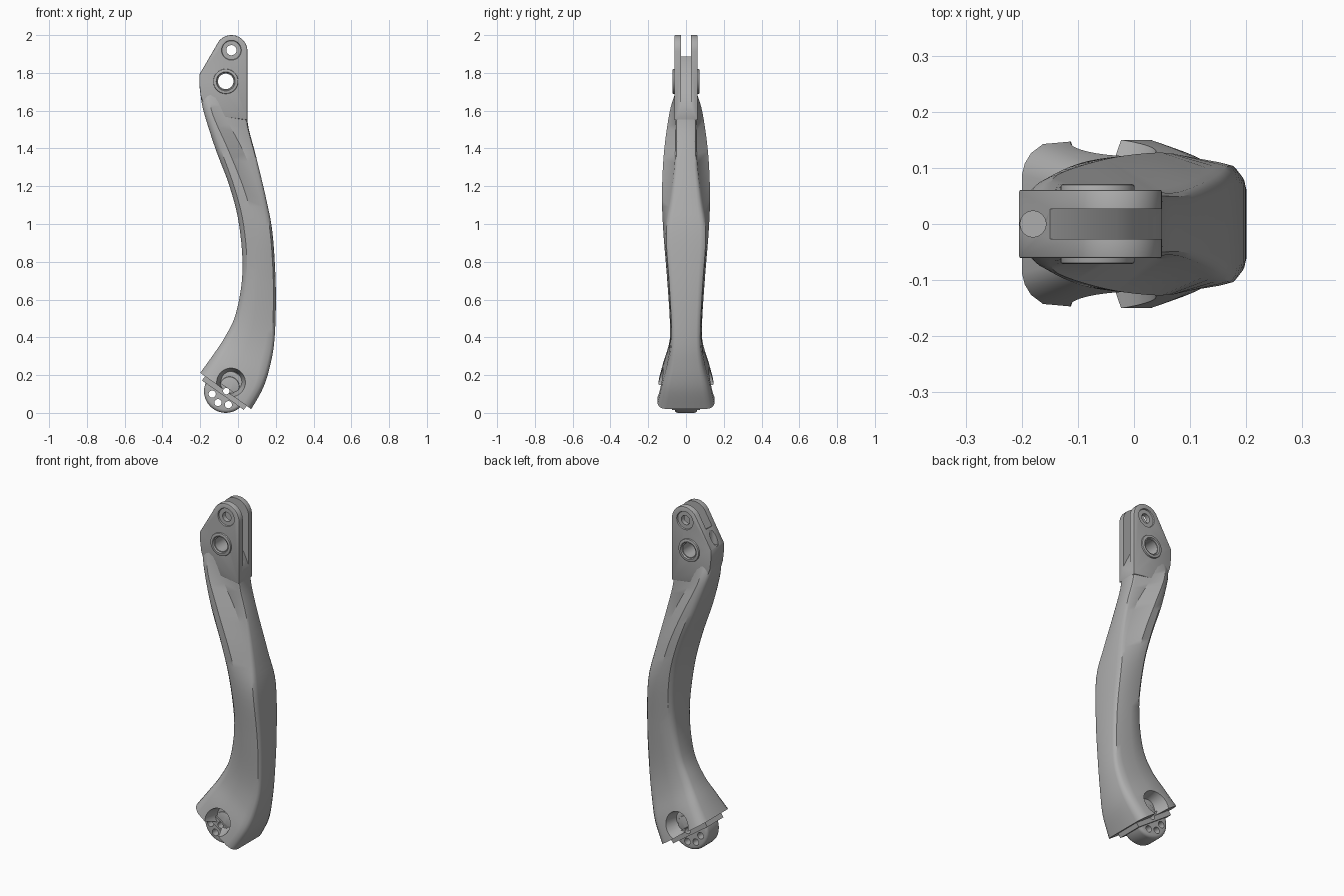
import bpy, bmesh, math
from mathutils import Vector

old = bpy.data.objects.get("Cube")
if old:
    bpy.data.objects.remove(old, do_unlink=True)

grey = bpy.data.materials.new("satin grey")
grey.use_nodes = True
GREY = (0.42, 0.42, 0.42, 1)
grey.diffuse_color = GREY
grey.node_tree.nodes["Principled BSDF"].inputs["Base Color"].default_value = GREY


def skin(name, rings):
    """Closed surface through a list of equal rings, with capped ends."""
    bm = bmesh.new()
    loops = [[bm.verts.new(p) for p in ring] for ring in rings]
    n = len(loops[0])
    for a, b in zip(loops, loops[1:]):
        for i in range(n):
            j = (i + 1) % n
            bm.faces.new((a[i], a[j], b[j], b[i]))
    bm.faces.new(loops[0])
    bm.faces.new(loops[-1])
    bmesh.ops.recalc_face_normals(bm, faces=bm.faces)
    mesh = bpy.data.meshes.new(name)
    bm.to_mesh(mesh)
    bm.free()
    mesh.materials.append(grey)
    ob = bpy.data.objects.new(name, mesh)
    bpy.context.collection.objects.link(ob)
    return ob


def prism(name, outline, half):
    return skin(name, [[Vector((x, y, z)) for x, z in outline] for y in (-half, half)])


def arc(center, r, start=0, end=360, steps=40):
    angles = [math.radians(start + (end - start) * i / steps) for i in range(steps)]
    return [(center[0] + r * math.cos(a), center[1] + r * math.sin(a)) for a in angles]


def cone(name, center, y0, r0, y1, r1):
    return skin(name, [[Vector((x, y, z)) for x, z in arc(center, r)]
                       for y, r in ((y0, r0), (y1, r1))])


def apply_modifier(ob, mod):
    bpy.context.view_layer.objects.active = ob
    bpy.ops.object.modifier_apply(modifier=mod.name)


def bevel(ob, width, segments):
    mod = ob.modifiers.new("bevel", "BEVEL")
    mod.width, mod.segments = width, segments
    mod.limit_method = "ANGLE"
    mod.angle_limit = math.radians(50)
    apply_modifier(ob, mod)


def cut(targets, cutter):
    for ob in targets:
        mod = ob.modifiers.new("cut", "BOOLEAN")
        mod.operation, mod.solver, mod.object = "DIFFERENCE", "EXACT", cutter
        apply_modifier(ob, mod)
    bpy.data.objects.remove(cutter, do_unlink=True)


def spline(stations, steps):
    """Smooth interpolation of all station values."""
    pts = [Vector(s) for s in stations]
    out = []
    for i in range(len(pts) - 1):
        a, b = pts[max(i - 1, 0)], pts[i]
        c, d = pts[i + 1], pts[min(i + 2, len(pts) - 1)]
        for k in range(steps):
            t = k / steps
            out.append(b + 0.5 * t * (c - a + t * (2 * a - 5 * b + 4 * c - d
                                                   + t * (3 * (b - c) + d - a))))
    return out + [pts[-1]]


# Curved arm: left x z, right x z, bulge, right thickness, bulge place, crease place
stations = [
    (-.2, 1.7, .05, 1.66, .058, .058, .2, .35),
    (-.183, 1.6, .052, 1.53, .088, .06, .2, .5),
    (-.12, 1.4, .095, 1.36, .116, .06, .33, .72),
    (-.045, 1.2, .152, 1.12, .127, .085, .42, .85),
    (.005, 1, .184, .94, .121, .11, .45, .82),
    (.024, .75, .2, .66, .1, .092, .45, .8),
    (-.01, .53, .194, .4, .085, .08, .45, .8),
    (-.07, .4, .17, .25, .092, .095, .45, .8),
    (-.14, .295, .132, .13, .125, .125, .45, .85),
    (-.2, .212, .07, .02, .15, .15, .45, .85),
]


def section(s):
    left, right = Vector((s[0], 0, s[1])), Vector((s[2], 0, s[3]))
    t, tr, c, d = s[4:]
    half = [(0, .58 * t), (.02, .72 * t), (.06, .84 * t), (.14, .95 * t), (c, t),
            (d, tr), (.93, .95 * tr), (.98, .84 * tr), (1, .68 * tr)]
    ring = half + [(u, -y) for u, y in reversed(half)]
    return [left.lerp(right, u) + Vector((0, y, 0)) for u, y in ring]


arm = skin("curved_arm", [section(s) for s in spline(stations, 5)])

# Forked head plate
TOP, LOWER = (-.035, 1.92), (-.065, 1.755)
head_outline = arc((-.035, 1.915), .085, 0, 152, 16) + [
    (-.205, 1.79), (-.205, 1.74), (-.198, 1.68), (-.165, 1.58), (.05, 1.55)]
head = prism("fork_head", head_outline, .061)
bevel(head, .004, 2)

# Raised rings round the lower pivot
boss = prism("pivot_boss", arc(LOWER, .066), .071)
bevel(boss, .004, 2)

# Slot between the fork plates
cut([head, arm, boss], prism("slot_cutter", [
    (-.155, 2.1), (-.155, 1.89), (-.03, 1.8), (.05, 1.63), (.2, 1.6), (.2, 2.1)], .027))

# Shallow counterbores and through holes in the head
for side in (-1, 1):
    cut([head], cone("counterbore", TOP, side * .054, .05, side * .08, .06))
    cut([boss], cone("chamfer", LOWER, side * .064, .046, side * .08, .056))
cut([head], prism("top_hole", arc(TOP, .027), .2))
cut([head, arm, boss], prism("lower_hole", arc(LOWER, .041), .2))

# Upright cable hole on the sloping shoulder
cut([head], skin("cable_hole", [[Vector((x, y, z)) for x, y in arc((-.18, 0), .023)]
                                for z in (1.786, 1.95)]))

# Finger-shaped recess on both sides of the foot
for side in (-1, 1):
    cut([arm], cone("recess", (-.035, .165), side * .055, .054, side * .18, .088))

# Clamp under the foot: seat plate, round disc and hub
O = Vector((-.065, .115))
E, N = Vector((.82, -.575)), Vector((-.575, -.82))
seat = prism("clamp_seat", [tuple(O + E * u + N * v) for u, v in (
    (-.135, -.02), (.135, -.02), (.135, .026), (-.135, .026))], .075)
disc = prism("clamp_disc", arc(O, .115), .06)
bevel(disc, .018, 4)
hub = prism("clamp_hub", arc((-.045, .14), .052), .066)
bevel(hub, .006, 2)

# Clamp holes
for angle in (192, 236, 281):
    a = math.radians(angle)
    spot = O + .073 * Vector((math.cos(a), math.sin(a)))
    cut([disc, seat], prism("clamp_hole", arc(spot, .019, steps=24), .2))
cut([disc, seat, hub, arm], prism("bolt_hole", arc((-.062, .115), .017, steps=24), .2))

# Smooth shading with crisp edges
bpy.ops.object.select_all(action="DESELECT")
for ob in (arm, head, boss, seat, disc, hub):
    ob.select_set(True)
bpy.context.view_layer.objects.active = arm
bpy.ops.object.shade_smooth_by_angle(angle=math.radians(32))
